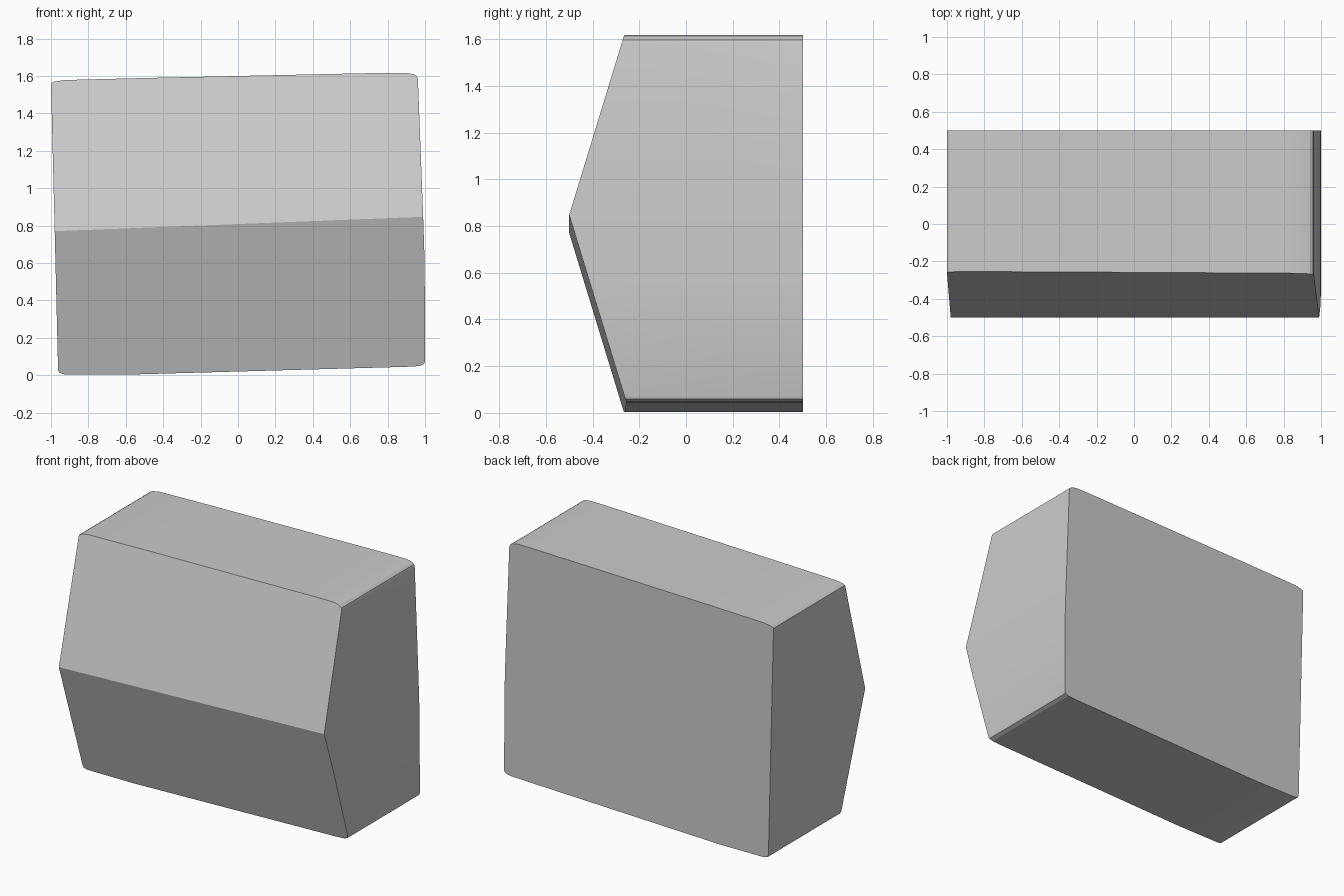
import bpy
import bmesh
import math

if "Cube" in bpy.data.objects:
    bpy.data.objects.remove(bpy.data.objects["Cube"])

# Slightly tilted outline (x, z) seen from the front, counter-clockwise;
# upper and lower halves both start and end on the ridge line
RIDGE_L, RIDGE_R = (-0.98, 0.77), (0.99, 0.847)
lower = [(-0.962, 0.03), (-0.955, 0.013), (-0.93, 0.005), (-0.6, 0.003),
         (0.9, 0.045), (0.97, 0.049), (0.995, 0.06), (1.0, 0.075), (0.998, 0.6)]
upper = [(0.962, 1.58), (0.957, 1.597), (0.94, 1.609), (0.9, 1.617), (0.8, 1.617),
         (-0.5, 1.589), (-0.93, 1.578), (-0.985, 1.569), (-1.0, 1.56)]
SLOPE = 0.305
BACK, FRONT = 0.5, -0.5


def ridge_z(x):
    t = (x - RIDGE_L[0]) / (RIDGE_R[0] - RIDGE_L[0])
    return RIDGE_L[1] + t * (RIDGE_R[1] - RIDGE_L[1])


outline = [RIDGE_L] + lower + [RIDGE_R] + upper
n = len(outline)
mid = len(lower) + 1

bm = bmesh.new()
front = [bm.verts.new((x, FRONT + SLOPE * abs(z - ridge_z(x)), z)) for x, z in outline]
back = [bm.verts.new((x, BACK, z)) for x, z in outline]

# Flat back, two sloping front faces, and the surrounding walls
bm.faces.new(back[::-1])
bm.faces.new(front[:mid + 1])
bm.faces.new(front[mid:] + front[:1])
for i in range(n):
    j = (i + 1) % n
    bm.faces.new((front[j], front[i], back[i], back[j]))
bmesh.ops.recalc_face_normals(bm, faces=bm.faces)

mesh = bpy.data.meshes.new("ridged_block")
bm.to_mesh(mesh)
bm.free()
block = bpy.data.objects.new("ridged_block", mesh)
bpy.context.collection.objects.link(block)

# Soft rounded corners, crisp main edges
bpy.context.view_layer.objects.active = block
block.select_set(True)
bpy.ops.object.shade_smooth_by_angle(angle=math.radians(20))
